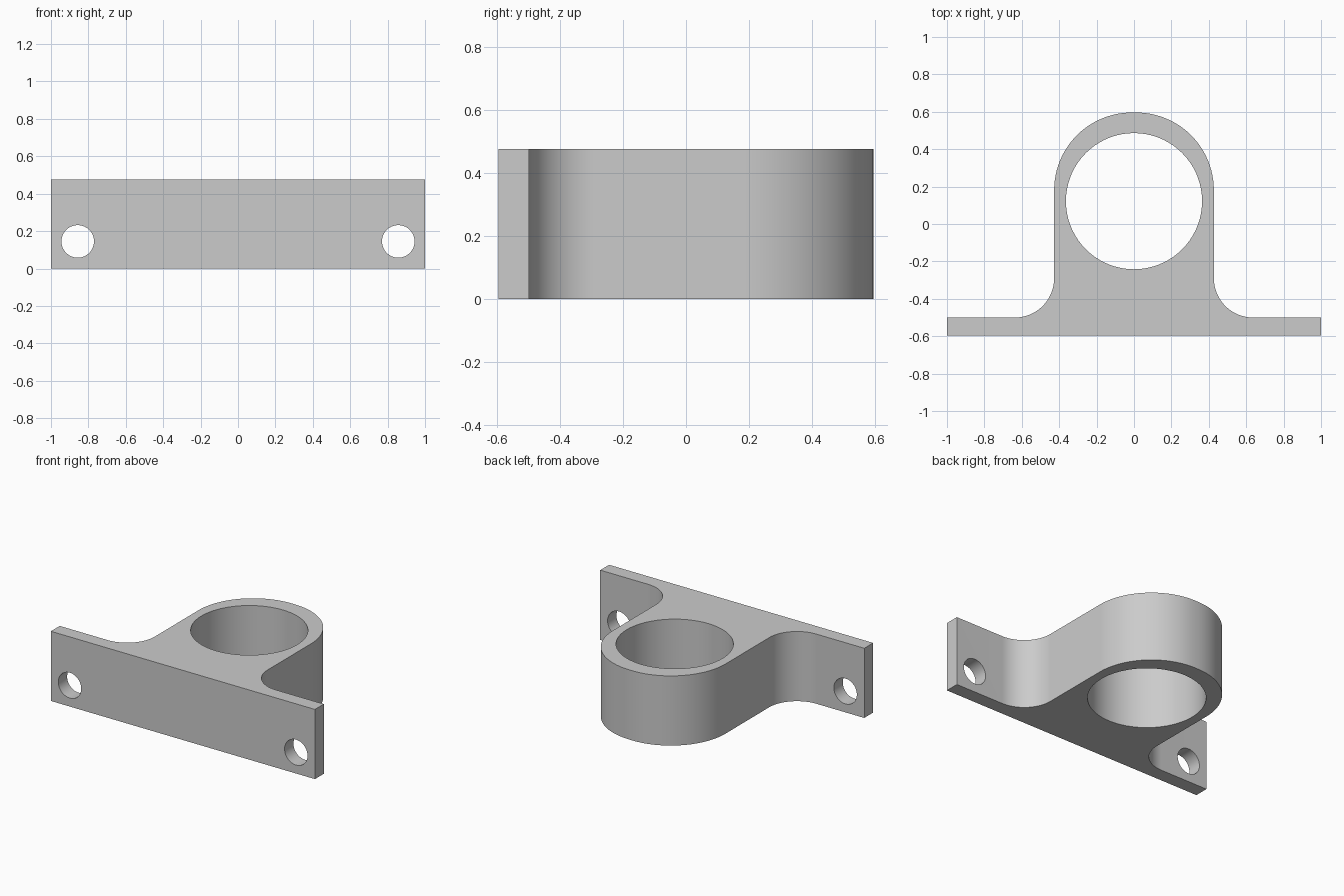
import bpy
import bmesh
from math import cos, sin, pi, radians
from mathutils import Matrix, Vector

default_cube = bpy.data.objects.get("Cube")
if default_cube:
    bpy.data.objects.remove(default_cube, do_unlink=True)

# Main sizes
HEIGHT = 0.477
HALF_LENGTH, HALF_DEPTH = 1.0, 0.596
PLATE_BACK = -0.5
BODY_HALF, CROWN_RADIUS = 0.427, 0.415
FILLET = 0.21
BORE_Y, BORE_RADIUS = 0.122, 0.364
BOLT_X, BOLT_Z, BOLT_RADIUS = 0.857, 0.145, 0.087

# Single grey material
grey = bpy.data.materials.new("plain grey")
grey.use_nodes = True
colour = (0.6, 0.6, 0.6, 1)
grey.diffuse_color = colour
grey.node_tree.nodes["Principled BSDF"].inputs["Base Color"].default_value = colour


def arc(cx, cy, radius, start, end, steps=24):
    angles = [radians(start + (end - start) * i / steps) for i in range(steps + 1)]
    return [(cx + radius * cos(a), cy + radius * sin(a)) for a in angles]


def add_object(name, bm):
    mesh = bpy.data.meshes.new(name)
    bm.to_mesh(mesh)
    bm.free()
    obj = bpy.data.objects.new(name, mesh)
    bpy.context.collection.objects.link(obj)
    return obj


def add_cutter(name, location, radius, depth, tilt=0):
    bm = bmesh.new()
    matrix = Matrix.Translation(location) @ Matrix.Rotation(tilt, 4, "X")
    bmesh.ops.create_cone(bm, cap_ends=True, segments=72, radius1=radius,
                          radius2=radius, depth=depth, matrix=matrix)
    obj = add_object(name, bm)
    obj.hide_render = True
    return obj


# Bracket profile: half of the outline, mirrored to the other side
half = [(HALF_LENGTH, -HALF_DEPTH), (HALF_LENGTH, PLATE_BACK)]
half += arc(BODY_HALF + FILLET, PLATE_BACK + FILLET, FILLET, 270, 180)
half += arc(BODY_HALF - CROWN_RADIUS, HALF_DEPTH - CROWN_RADIUS, CROWN_RADIUS, 0, 90)
outline = half + [(-x, y) for x, y in reversed(half)]

bm = bmesh.new()
base = bm.faces.new([bm.verts.new((x, y, 0)) for x, y in outline])
walls = bmesh.ops.extrude_face_region(bm, geom=[base])
top = [v for v in walls["geom"] if isinstance(v, bmesh.types.BMVert)]
bmesh.ops.translate(bm, verts=top, vec=(0, 0, HEIGHT))
bmesh.ops.recalc_face_normals(bm, faces=bm.faces)
bracket = add_object("pipe_bracket", bm)
bracket.data.materials.append(grey)

# Pipe bore and the two bolt holes
cutters = [add_cutter("bore_cutter", Vector((0, BORE_Y, HEIGHT / 2)), BORE_RADIUS, 1)]
for side, label in ((1, "left"), (-1, "right")):
    cutters.append(add_cutter(label + "_bolt_cutter",
                              Vector((side * BOLT_X, (PLATE_BACK - HALF_DEPTH) / 2, BOLT_Z)),
                              BOLT_RADIUS, 0.3, pi / 2))

bpy.ops.object.select_all(action="DESELECT")
bpy.context.view_layer.objects.active = bracket
bracket.select_set(True)
for cutter in cutters:
    cut = bracket.modifiers.new(cutter.name, "BOOLEAN")
    cut.operation = "DIFFERENCE"
    cut.solver = "EXACT"
    cut.object = cutter
    bpy.ops.object.modifier_apply(modifier=cut.name)
    bpy.data.objects.remove(cutter, do_unlink=True)

bpy.ops.object.shade_smooth_by_angle(angle=radians(30))
